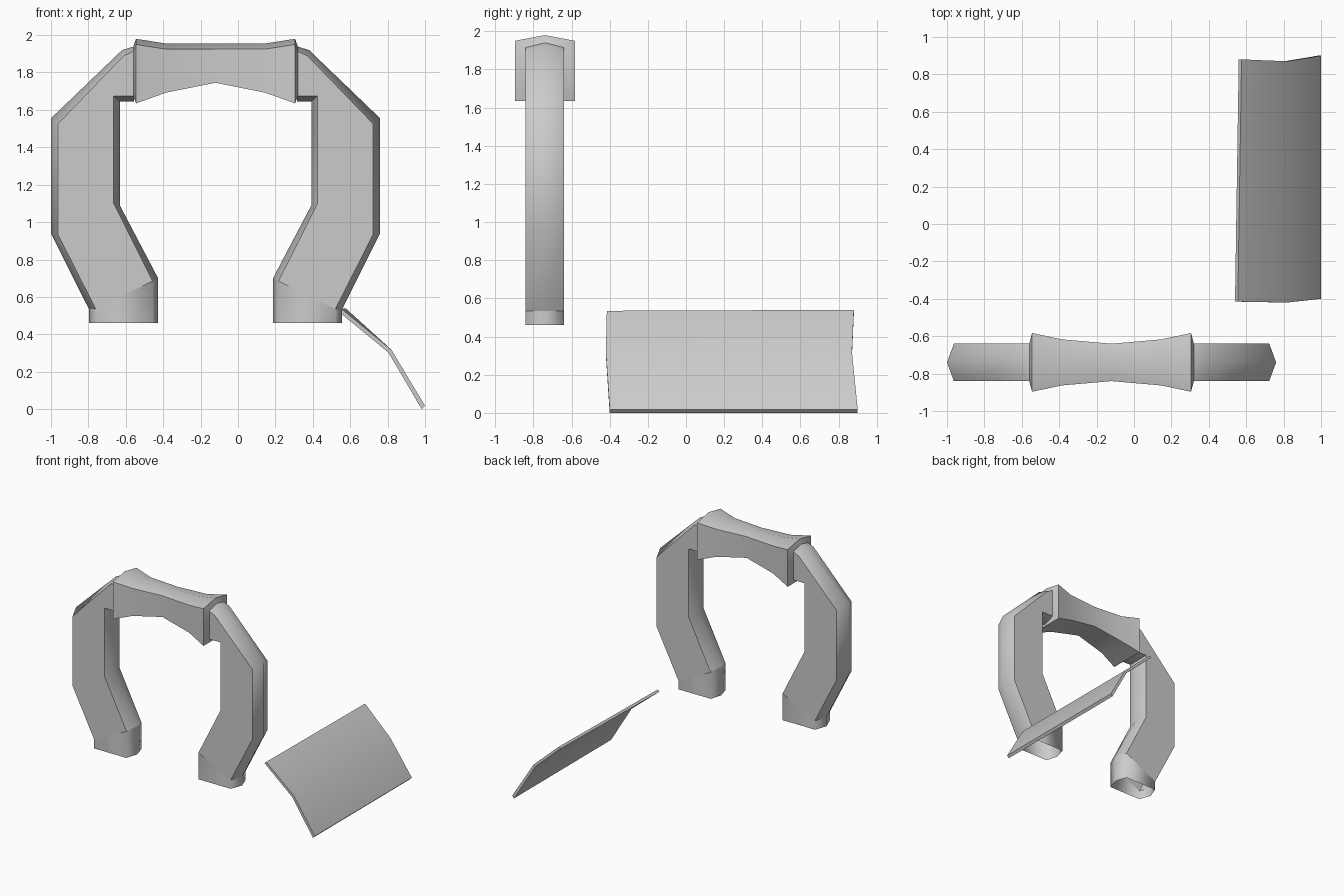
import bpy, bmesh, math

if "Cube" in bpy.data.objects:
    bpy.data.objects.remove(bpy.data.objects["Cube"])

grey = bpy.data.materials.new("plain grey")
grey.diffuse_color = (0.6, 0.6, 0.6, 1)
grey.use_nodes = True
grey.node_tree.nodes["Principled BSDF"].inputs["Base Color"].default_value = grey.diffuse_color

CX, CY, HALF = -0.12, -0.74, 0.10   # handle centre and half thickness


def loft(name, rings, angle, cap=False):
    """Skin a list of closed rings with quads."""
    bm = bmesh.new()
    rows = [[bm.verts.new(p) for p in ring] for ring in rings]
    n = len(rows[0])
    for a, b in zip(rows, rows[1:]):
        for i in range(n):
            j = (i + 1) % n
            bm.faces.new((a[i], a[j], b[j], b[i]))
    if cap:
        bm.faces.new(rows[0])
        bm.faces.new(rows[-1])
    bmesh.ops.recalc_face_normals(bm, faces=bm.faces)
    mesh = bpy.data.meshes.new(name)
    bm.to_mesh(mesh)
    bm.free()
    mesh.materials.append(grey)
    ob = bpy.data.objects.new(name, mesh)
    bpy.context.collection.objects.link(ob)
    bpy.ops.object.select_all(action='DESELECT')
    bpy.context.view_layer.objects.active = ob
    ob.select_set(True)
    bpy.ops.object.shade_smooth_by_angle(angle=math.radians(angle))
    return ob


def leg_ring(station, side):
    """Six-sided section: outer ridge, outer edges, inner edges, inner ridge."""
    orx, orz, ofx, ofz, ifx, ifz, irx, irz = station
    f, b, x = CY - HALF, CY + HALF, lambda v: CX + side * (v - CX)
    return [(x(orx), CY, orz), (x(ofx), f, ofz), (x(ifx), f, ifz),
            (x(irx), CY, irz), (x(ifx), b, ifz), (x(ofx), b, ofz)]


# Left leg stations as (x, z) pairs: outer ridge, outer edge, inner edge, inner ridge
leg = [
    (-0.555, 1.94, -0.555, 1.915, -0.555, 1.675, -0.555, 1.645),
    (-0.62, 1.92, -0.61, 1.89, -0.665, 1.675, -0.632, 1.645),
    (-1.0, 1.555, -0.963, 1.525, -0.665, 1.50, -0.632, 1.50),
    (-1.0, 0.94, -0.963, 0.935, -0.665, 1.10, -0.632, 1.09),
    (-0.797, 0.535, -0.76, 0.535, -0.457, 0.685, -0.427, 0.70),
]
cuff = [leg[-1], (-0.797, 0.46, -0.76, 0.46, -0.457, 0.46, -0.427, 0.46)]

for side, label in ((1, "left"), (-1, "right")):
    loft(label + "_leg", [leg_ring(s, side) for s in leg], 44)
    loft(label + "_cuff", [leg_ring(s, side) for s in cuff], 75)  # open below

# Grip with flared ends: distance from centre, half width, ridge z, edge z, bottom z
half = [(0.44, 0.10, 1.94, 1.915, 1.675), (0.425, 0.157, 1.98, 1.95, 1.635),
        (0.265, 0.123, 1.955, 1.925, 1.692), (0.0, 0.10, 1.955, 1.925, 1.745)]
stations = [(-d, *r) for d, *r in half] + [(d, *r) for d, *r in half[-2::-1]]
loft("grip", [[(CX + d, CY, ridge), (CX + d, CY - w, edge), (CX + d, CY - w, low),
               (CX + d, CY + w, low), (CX + d, CY + w, edge)]
              for d, w, ridge, edge, low in stations], 40)

# Bent panel: upper surface then lower surface, skinned from front to back
front = [(0.555, -0.415, 0.535), (0.82, -0.42, 0.318), (1.0, -0.40, 0.018),
         (0.982, -0.40, 0.0), (0.805, -0.42, 0.302), (0.54, -0.415, 0.52)]
back = [(0.575, 0.88, 0.54), (0.82, 0.87, 0.318), (1.0, 0.90, 0.018),
        (0.982, 0.90, 0.0), (0.805, 0.87, 0.302), (0.56, 0.88, 0.525)]
loft("bent_panel", [front, back], 35, cap=True)
